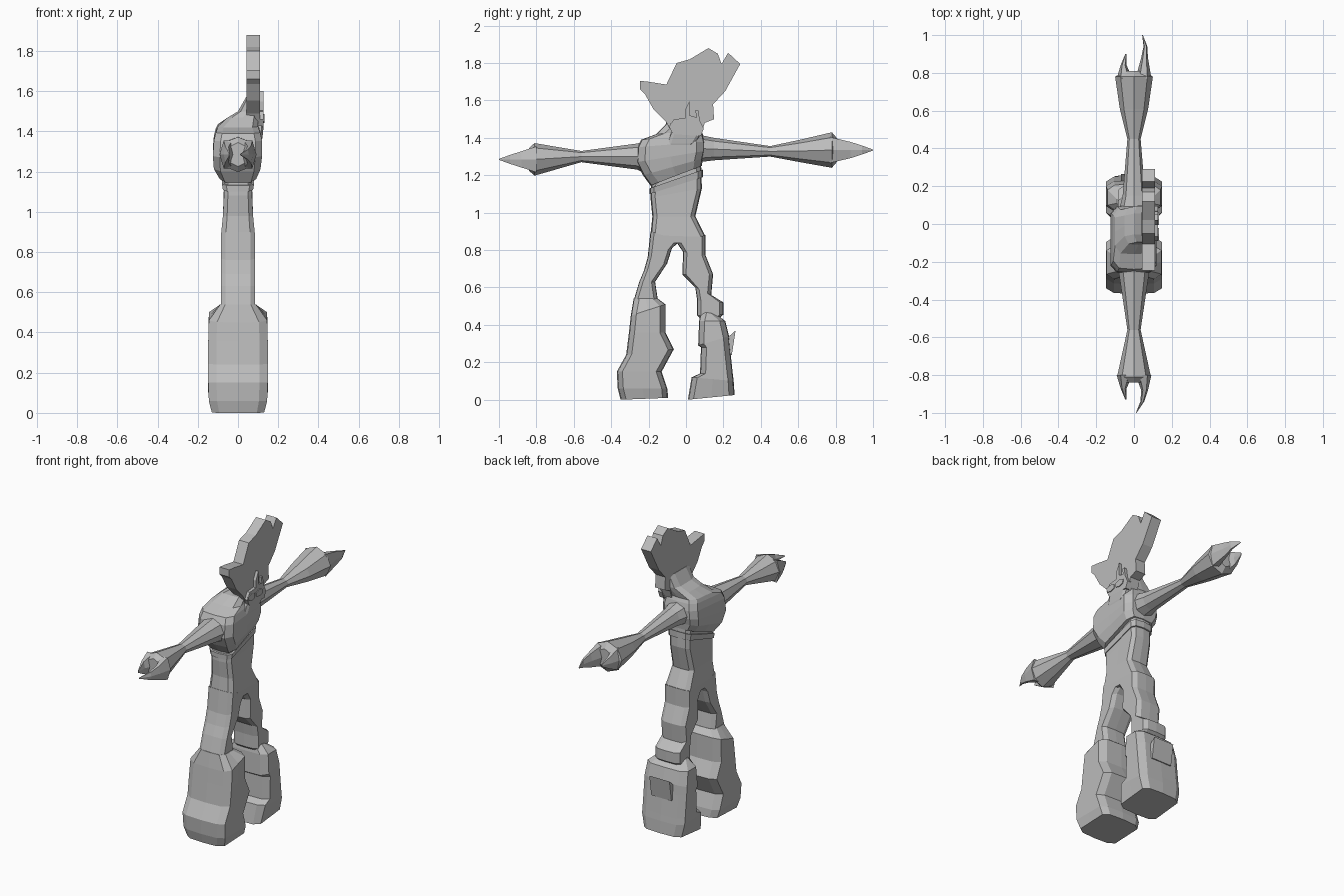
import bpy, bmesh, math

grey = bpy.data.materials.new("light grey")
grey.diffuse_color = (0.5, 0.5, 0.5, 1)


def finish(name, bm):
    bmesh.ops.recalc_face_normals(bm, faces=bm.faces)
    me = bpy.data.meshes.new(name)
    bm.to_mesh(me)
    bm.free()
    me.materials.append(grey)
    ob = bpy.data.objects.new(name, me)
    bpy.context.collection.objects.link(ob)
    return ob


def skin(name, rings):
    """Join equal-length rings of points with quads and cap both ends."""
    bm = bmesh.new()
    vs = [[bm.verts.new(p) for p in r] for r in rings]
    n = len(vs[0])
    for a, b in zip(vs, vs[1:]):
        for i in range(n):
            j = (i + 1) % n
            bm.faces.new((a[i], a[j], b[j], b[i]))
    bm.faces.new(vs[0])
    bm.faces.new(vs[-1])
    return finish(name, bm)


def body_loft(name, rows, chamfer=0.025):
    """Rows: left y, left z, right y, right z, back x, front x."""
    rings = []
    for yl, zl, yr, zr, x0, x1 in rows:
        d = chamfer / abs(yr - yl)
        sec = [(1, d), (1, .5), (1, 1 - d), (.72, .98), (0, 1), (-.72, .98),
               (-1, 1 - d), (-1, .5), (-1, d), (-.72, .02), (0, 0), (.72, .02)]
        c, h = (x0 + x1) / 2, (x1 - x0) / 2
        rings.append([(c + u * h, yl + (yr - yl) * t, zl + (zr - zl) * t) for u, t in sec])
    return skin(name, rings)


def limb(name, rows, sides=8):
    """Rows along y: y, centre x, centre z, radius x, radius z."""
    ang = [2 * math.pi * i / sides for i in range(sides)]
    return skin(name, [[(cx + rx * math.cos(a), y, cz + rz * math.sin(a)) for a in ang]
                       for y, cx, cz, rx, rz in rows])


def slab(name, outline, x0, x1):
    """Side outline (y, z) extruded across x."""
    return skin(name, [[(x, y, z) for y, z in outline] for x in (x0, x1)])


def sym(rows):
    return [r[:4] + (-r[4], r[4]) for r in rows]


# Waist and hips
body_loft("waist", sym([
    (-.185, 1.17, .08, 1.29, .07), (-.19, 1.08, .085, 1.13, .07),
    (-.18, .98, .05, .98, .075), (-.19, .88, .105, .87, .085),
    (-.19, .84, .10, .835, .085)]))

# Belt ridge under the chest
body_loft("belt", sym([(-.195, 1.10, .09, 1.19, .075), (-.195, 1.13, .09, 1.23, .08)]))

# Chest, shoulders and sloping neck
body_loft("chest", [
    (-.19, 1.145, .085, 1.25, -.09, .09), (-.23, 1.20, .09, 1.29, -.12, .112),
    (-.265, 1.27, .10, 1.33, -.125, .12), (-.26, 1.35, .10, 1.38, -.12, .12),
    (-.24, 1.39, .09, 1.42, -.11, .11), (-.16, 1.42, .08, 1.44, -.10, .10),
    (-.11, 1.47, .09, 1.47, -.05, .10), (-.10, 1.50, .10, 1.50, .0, .10),
    (-.10, 1.57, .10, 1.57, .04, .10)], .045)

# Legs
body_loft("left_leg", sym([
    (-.19, .90, -.03, .85, .085), (-.205, .76, -.075, .81, .085),
    (-.225, .69, -.10, .73, .085), (-.25, .63, -.165, .63, .085),
    (-.28, .53, -.15, .53, .085)]), .02)
body_loft("right_leg", sym([
    (-.05, .84, .105, .88, .085), (-.015, .79, .105, .77, .085),
    (-.02, .67, .145, .67, .085), (.05, .60, .135, .56, .085),
    (.06, .53, .20, .52, .085), (.06, .45, .20, .455, .085),
    (.08, .43, .17, .43, .085)]), .02)

# Boots
body_loft("left_boot", sym([
    (-.28, .54, -.15, .54, .088), (-.295, .45, -.11, .51, .145),
    (-.305, .36, -.11, .36, .148), (-.32, .24, -.065, .27, .148),
    (-.37, .15, -.13, .15, .148), (-.365, .06, -.10, .06, .145),
    (-.35, 0, -.095, .01, .13)]), .03)
body_loft("right_boot", sym([
    (.08, .47, .16, .46, .09), (.07, .42, .21, .42, .14),
    (.065, .29, .23, .34, .148), (.08, .28, .235, .28, .148),
    (.075, .14, .25, .14, .148), (.03, .12, .255, .10, .148),
    (.01, .0, .26, .025, .13)]), .03)
slab("boot_spur", [(.20, .42), (.22, .33), (.265, .37), (.245, .24), (.20, .24)], -.07, .07)

# Arms
limb("left_arm", [
    (-.18, 0, 1.29, .10, .10), (-.26, 0, 1.30, .08, .07), (-.56, 0, 1.30, .035, .03),
    (-.81, 0, 1.285, .09, .087), (-.84, 0, 1.285, .05, .06)])
limb("right_arm", [
    (.03, 0, 1.345, .09, .08), (.15, 0, 1.34, .06, .06), (.45, 0, 1.328, .035, .028),
    (.61, 0, 1.33, .075, .06), (.78, 0, 1.335, .10, .095), (.81, 0, 1.335, .05, .06)])

# Two claws on each hand
for side, s, y0, z in (("left", -1, .80, 1.285), ("right", 1, .77, 1.335)):
    tip = .012 if s < 0 else .045
    limb(side + "_long_claw", [
        (s * y0, .05, z, .042, .08), (s * .88, .056, z, .018, .05),
        (s * .94, (tip + .056) / 2 + .01, z, .01, .028), (s, tip, z, .002, .003)], 6)
    limb(side + "_short_claw", [
        (s * y0, -.05, z, .042, .08), (s * (y0 + .07), -.055, z, .016, .045),
        (s * (y0 + .13), -.043, z, .003, .008)], 6)

# Tall flat head with jagged crest
slab("head_crest", [
    (-.245, 1.705), (-.20, 1.70), (-.105, 1.685), (-.05, 1.80), (.02, 1.82), (.12, 1.88),
    (.17, 1.85), (.19, 1.795), (.225, 1.855), (.29, 1.795), (.21, 1.65), (.145, 1.58),
    (.15, 1.50), (.10, 1.48), (.08, 1.42), (-.08, 1.44), (-.11, 1.49), (-.175, 1.555),
    (-.22, 1.635), (-.245, 1.66)], .042, .11)

# Face plate with a raised brow horn, and chin below
slab("face", [
    (-.09, 1.46), (-.065, 1.50), (-.005, 1.505), (-.005, 1.55), (.02, 1.60), (.02, 1.52),
    (.055, 1.51), (.05, 1.55), (.065, 1.55), (.075, 1.49), (.095, 1.45), (.08, 1.41),
    (-.07, 1.42)], .10, .128)
body_loft("chin", [
    (-.08, 1.43, .085, 1.43, .06, .128), (-.10, 1.37, .05, 1.37, .06, .122),
    (-.11, 1.34, .0, 1.34, .06, .115)], .02)

# Eyes
for name, y, s in (("left_eye", -.052, 1), ("right_eye", .027, -1)):
    slab(name, [(y + s * a, 1.465 + b) for a, b in (
        (-.035, .012), (.0, .022), (.032, .012), (.032, -.014), (.0, -.022), (-.028, -.014))],
        .126, .133)
